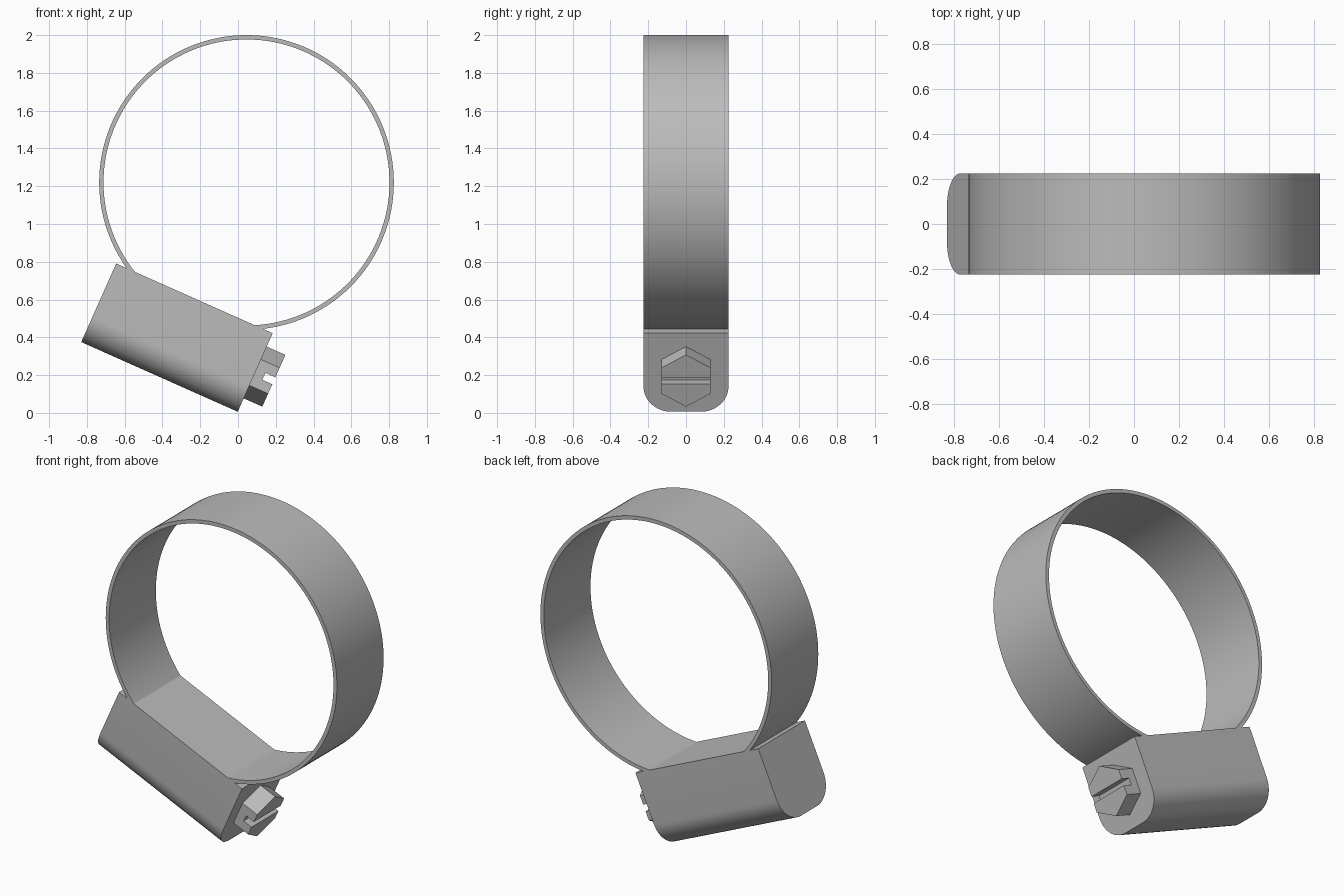
import bpy
import bmesh
from math import radians, cos, sin, pi, tau
from mathutils import Matrix, Vector

cube = bpy.data.objects.get("Cube")
if cube:
    bpy.data.objects.remove(cube, do_unlink=True)

HALF_WIDTH = 0.225
LENGTH, HEIGHT, FILLET = 0.907, 0.455, 0.147
HEAD_RADIUS, HEAD_BASE, HEAD_TOP, SLOT = 0.15, 0.05, 0.058, 0.04
RING_CENTRE = Vector((0.045, 0, 1.22))
RING_OUTER, RING_INNER = 0.78, 0.757

# Tilted frame of the screw housing: x along the screw, z towards the band
TILT = Matrix.Translation((-0.83, 0, 0.375)) @ Matrix.Rotation(radians(24), 4, 'Y')

steel = bpy.data.materials.new("grey_steel")
steel.use_nodes = True
colour = (0.5, 0.5, 0.5, 1)
steel.diffuse_color = colour
steel.node_tree.nodes["Principled BSDF"].inputs["Base Color"].default_value = colour


def extrude(bm, faces, offset):
    """Extrude the faces by an offset and return the new end faces."""
    new = bmesh.ops.extrude_face_region(bm, geom=faces)["geom"]
    verts = [g for g in new if isinstance(g, bmesh.types.BMVert)]
    bmesh.ops.translate(bm, verts=verts, vec=offset)
    return [g for g in new if isinstance(g, bmesh.types.BMFace)]


def finish(bm, name):
    bmesh.ops.recalc_face_normals(bm, faces=bm.faces[:])
    mesh = bpy.data.meshes.new(name)
    bm.to_mesh(mesh)
    bm.free()
    mesh.materials.append(steel)
    obj = bpy.data.objects.new(name, mesh)
    bpy.context.collection.objects.link(obj)
    bpy.ops.object.select_all(action='DESELECT')
    obj.select_set(True)
    bpy.context.view_layer.objects.active = obj
    bpy.ops.object.shade_smooth_by_angle(angle=radians(30))


# Band: flat ring, trimmed by the plane of the housing top
bm = bmesh.new()
SEGMENTS = 128
rings = []
for radius, y in ((RING_OUTER, -1), (RING_OUTER, 1), (RING_INNER, 1), (RING_INNER, -1)):
    rings.append([bm.verts.new(RING_CENTRE + Vector((radius * cos(tau * i / SEGMENTS),
                                                     y * HALF_WIDTH,
                                                     radius * sin(tau * i / SEGMENTS))))
                  for i in range(SEGMENTS)])
for k in range(4):
    a, b = rings[k], rings[(k + 1) % 4]
    for i in range(SEGMENTS):
        j = (i + 1) % SEGMENTS
        bm.faces.new((a[i], a[j], b[j], b[i]))
bmesh.ops.bisect_plane(bm, geom=bm.verts[:] + bm.edges[:] + bm.faces[:],
                       plane_co=TILT @ Vector((0, 0, HEIGHT)),
                       plane_no=TILT.to_3x3() @ Vector((0, 0, 1)), clear_inner=True)
finish(bm, "band")

# Housing: block with two rounded lower edges
bm = bmesh.new()
outline = [(HALF_WIDTH, HEIGHT), (-HALF_WIDTH, HEIGHT)]
for side, start in ((-1, pi), (1, 1.5 * pi)):
    for i in range(13):
        t = start + i / 12 * pi / 2
        outline.append((side * (HALF_WIDTH - FILLET) + FILLET * cos(t),
                        FILLET + FILLET * sin(t)))
face = bm.faces.new([bm.verts.new((0, y, z)) for y, z in outline])
extrude(bm, [face], (LENGTH, 0, 0))
bm.transform(TILT)
finish(bm, "screw_housing")

# Screw head: hexagon whose two halves rise either side of a slot
bm = bmesh.new()
corners = [(HEAD_RADIUS * sin(i * pi / 3), HEAD_RADIUS * cos(i * pi / 3)) for i in range(6)]
face = bm.faces.new([bm.verts.new((0, y, z)) for y, z in corners])
extrude(bm, [face], (HEAD_BASE, 0, 0))
for z in (-SLOT / 2, SLOT / 2):
    bmesh.ops.bisect_plane(bm, geom=bm.verts[:] + bm.edges[:] + bm.faces[:],
                           plane_co=(0, 0, z), plane_no=(0, 0, 1))
halves = [f for f in bm.faces
          if f.calc_center_median().x > HEAD_BASE - 0.001
          and abs(f.calc_center_median().z) > SLOT / 2]
extrude(bm, halves, (HEAD_TOP, 0, 0))
bm.transform(TILT @ Matrix.Translation((LENGTH, 0, HEIGHT / 2)))
finish(bm, "screw_head")
